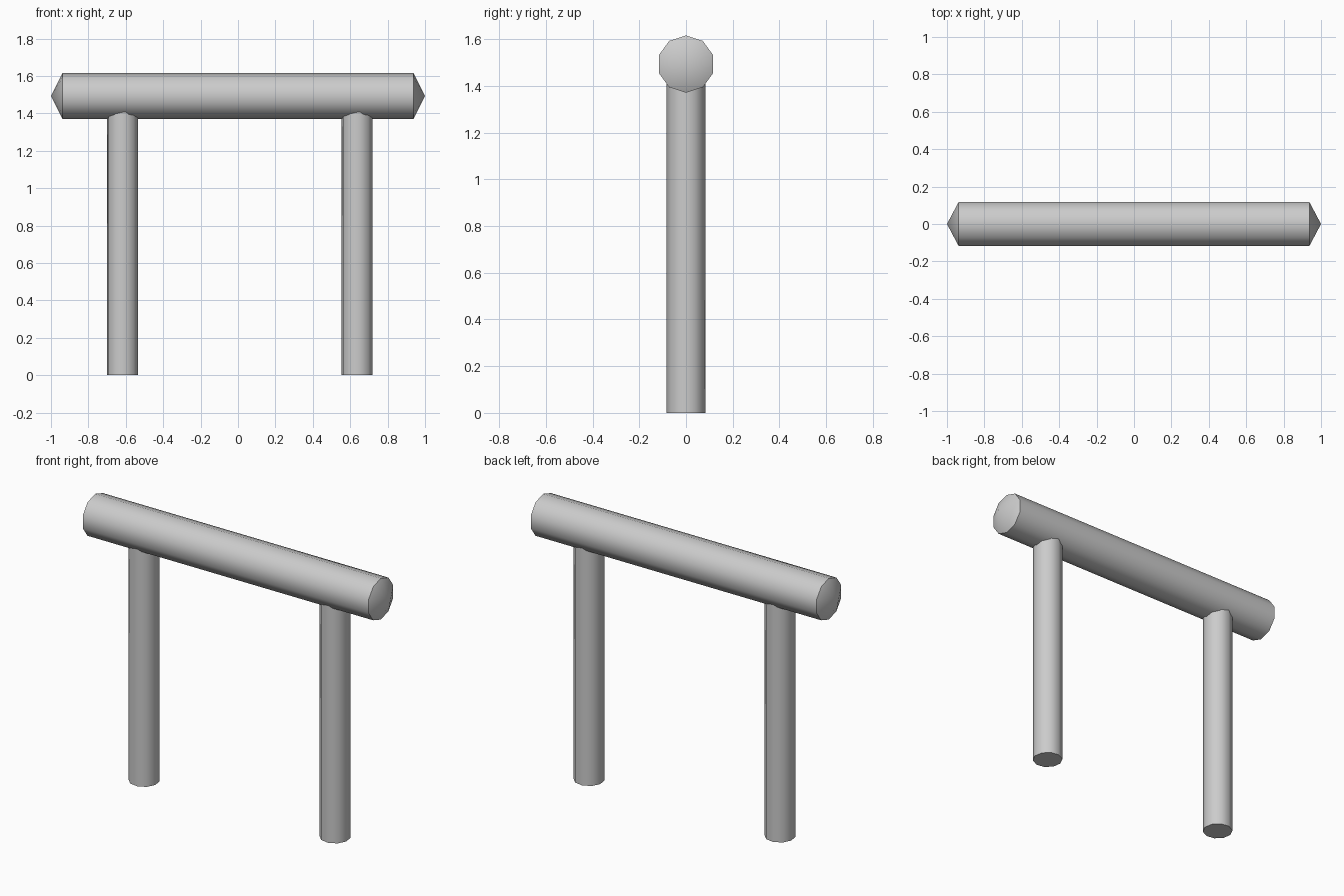
import bpy, bmesh
from math import radians
from mathutils import Matrix

if "Cube" in bpy.data.objects:
    bpy.data.objects.remove(bpy.data.objects["Cube"])

SIDES = 10


def log(name, radius, length, matrix, turn, tip=0.0):
    """Ten-sided log along local z; tip pushes the cap centres outwards."""
    bm = bmesh.new()
    bmesh.ops.create_cone(bm, cap_ends=True, cap_tris=True, segments=SIDES,
                          radius1=radius, radius2=radius, depth=length)
    for v in bm.verts:
        if v.co.xy.length < radius * 0.5:
            v.co.z += tip if v.co.z > 0 else -tip
    bm.transform(matrix @ Matrix.Rotation(radians(turn), 4, 'Z'))
    bmesh.ops.recalc_face_normals(bm, faces=bm.faces)
    mesh = bpy.data.meshes.new(name)
    bm.to_mesh(mesh)
    bm.free()
    obj = bpy.data.objects.new(name, mesh)
    bpy.context.collection.objects.link(obj)
    bpy.ops.object.select_all(action='DESELECT')
    obj.select_set(True)
    bpy.context.view_layer.objects.active = obj
    bpy.ops.object.shade_smooth_by_angle(angle=radians(40))


# Horizontal beam with blunt pointed ends
log("beam", 0.1225, 1.876,
    Matrix.Translation((0, 0, 1.493)) @ Matrix.Rotation(radians(90), 4, 'Y'),
    18, tip=0.062)

# Two upright posts running up into the beam
POST_TOP = 1.45
for name, x in (("left_post", -0.617), ("right_post", 0.637)):
    log(name, 0.084, POST_TOP, Matrix.Translation((x, 0, POST_TOP / 2)), 9)
